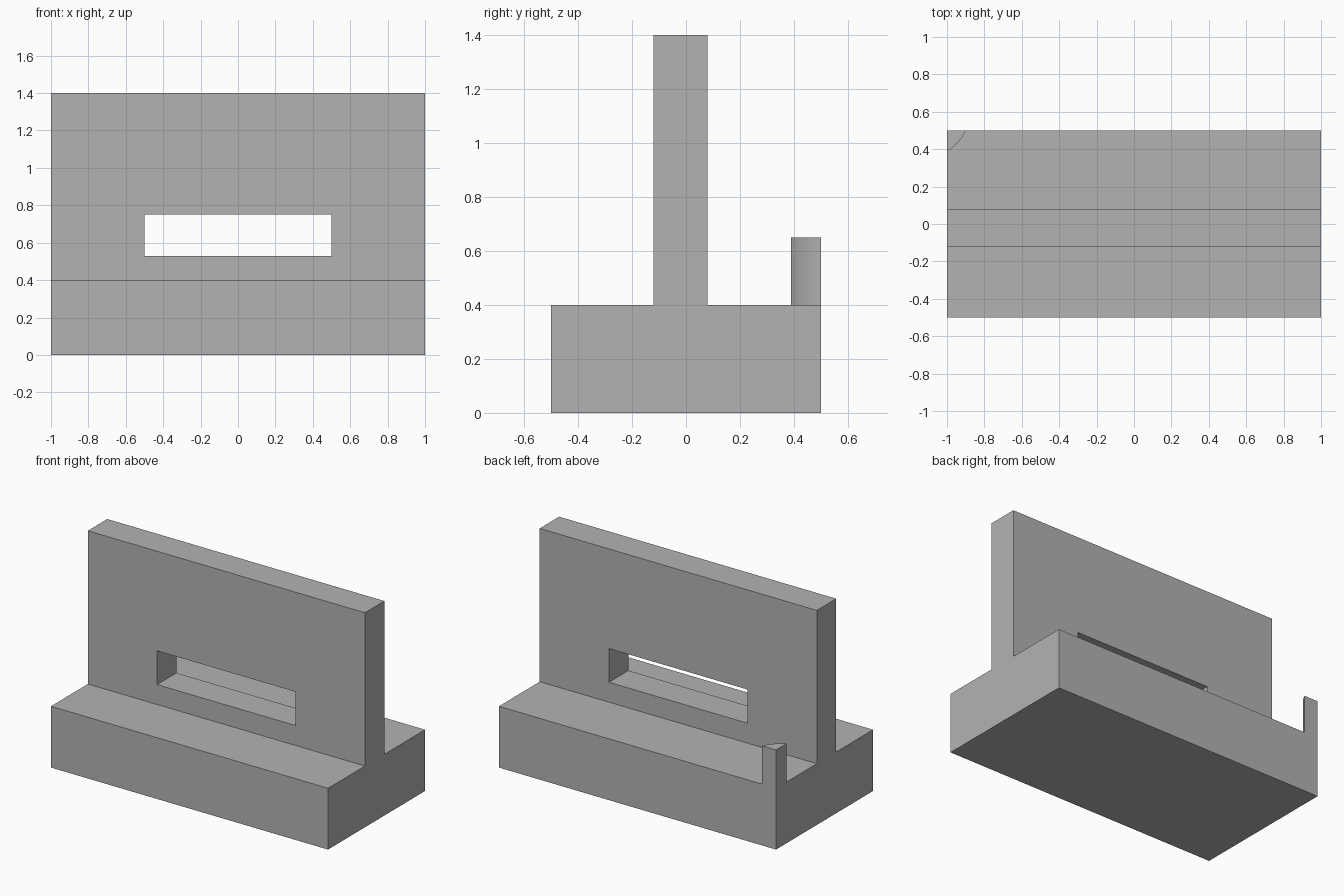
import bpy
import bmesh
from math import atan2, cos, sin, hypot
from mathutils import Vector

cube = bpy.data.objects.get("Cube")
if cube:
    bpy.data.objects.remove(cube, do_unlink=True)

grey = bpy.data.materials.new("plain_grey")
grey.use_nodes = True
colour = (0.45, 0.45, 0.45, 1)
grey.diffuse_color = colour
grey.node_tree.nodes["Principled BSDF"].inputs["Base Color"].default_value = colour


def prism(name, points, offset):
    """Extrude a flat polygon along an offset into a closed solid."""
    bm = bmesh.new()
    face = bm.faces.new([bm.verts.new(p) for p in points])
    result = bmesh.ops.extrude_face_region(bm, geom=[face], use_keep_orig=True)
    moved = [v for v in result["geom"] if isinstance(v, bmesh.types.BMVert)]
    bmesh.ops.translate(bm, verts=moved, vec=Vector(offset))
    bmesh.ops.recalc_face_normals(bm, faces=bm.faces)
    mesh = bpy.data.meshes.new(name)
    bm.to_mesh(mesh)
    bm.free()
    mesh.materials.append(grey)
    obj = bpy.data.objects.new(name, mesh)
    bpy.context.collection.objects.link(obj)
    return obj


# Base and upright wall share one T-shaped side profile
base_top, wall_top = 0.4, 1.4
wall_front, wall_back = -0.12, 0.08
profile = [(-0.5, 0), (0.5, 0), (0.5, base_top), (wall_back, base_top),
           (wall_back, wall_top), (wall_front, wall_top),
           (wall_front, base_top), (-0.5, base_top)]
body = prism("base_and_wall", [(-1, y, z) for y, z in profile], (2, 0, 0))

# Rectangular slot through the wall
slot = [(-0.5, 0.53), (0.5, 0.53), (0.5, 0.75), (-0.5, 0.75)]
cutter = prism("slot_cutter", [(x, -0.3, z) for x, z in slot], (0, 0.6, 0))
cutter.hide_render = True
cut = body.modifiers.new("slot", "BOOLEAN")
cut.operation = "DIFFERENCE"
cut.solver = "EXACT"
cut.object = cutter
bpy.context.view_layer.objects.active = body
bpy.ops.object.modifier_apply(modifier=cut.name)
bpy.data.objects.remove(cutter, do_unlink=True)

# Small corner post with a gently rounded inner face
centre = Vector((-1.1, 0.6))
start, end = Vector((-1, 0.39)), Vector((-0.9, 0.5))
a0, a1 = (atan2(p.y - centre.y, p.x - centre.x) for p in (start, end))
r0, r1 = (hypot(*(p - centre)) for p in (start, end))
steps = 12
outline = [(-1, 0.5, base_top)]
for i in range(steps + 1):
    t = i / steps
    a, r = a0 + (a1 - a0) * t, r0 + (r1 - r0) * t
    outline.append((centre.x + r * cos(a), centre.y + r * sin(a), base_top))
post = prism("corner_post", outline, (0, 0, 0.25))
bpy.ops.object.select_all(action="DESELECT")
post.select_set(True)
bpy.context.view_layer.objects.active = post
bpy.ops.object.shade_smooth_by_angle()
